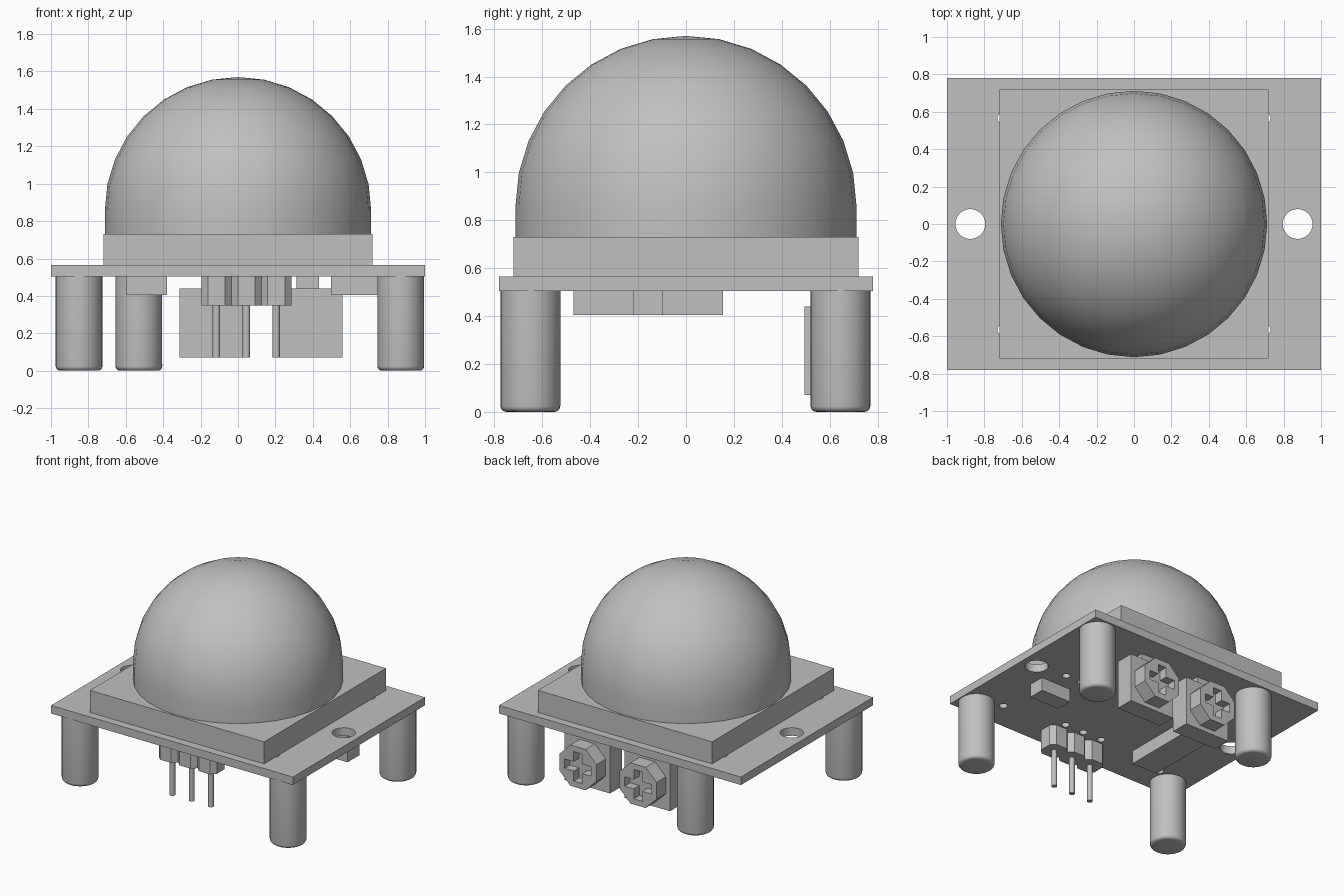
import bpy, bmesh, math

cube = bpy.data.objects.get("Cube")
if cube:
    bpy.data.objects.remove(cube, do_unlink=True)

GREY = (0.53, 0.53, 0.53, 1)
grey = bpy.data.materials.new("plain grey")
grey.use_nodes = True
grey.diffuse_color = GREY
grey.node_tree.nodes["Principled BSDF"].inputs["Base Color"].default_value = GREY


def finish(name, bm, smooth=False):
    """Turn a bmesh into a coloured object."""
    bmesh.ops.remove_doubles(bm, verts=bm.verts, dist=0.0005)
    bmesh.ops.recalc_face_normals(bm, faces=bm.faces)
    mesh = bpy.data.meshes.new(name)
    bm.to_mesh(mesh)
    bm.free()
    mesh.materials.append(grey)
    ob = bpy.data.objects.new(name, mesh)
    bpy.context.collection.objects.link(ob)
    if smooth:
        bpy.ops.object.select_all(action="DESELECT")
        ob.select_set(True)
        bpy.context.view_layer.objects.active = ob
        bpy.ops.object.shade_smooth_by_angle(angle=math.radians(35))
    return ob


def add_prism(bm, outline, low, high, axis="z"):
    """Extrude a 2D outline along z, or along y for upright outlines."""
    place = (lambda u, v, w: (u, v, w)) if axis == "z" else (lambda u, v, w: (u, w, v))
    bottom = [bm.verts.new(place(u, v, low)) for u, v in outline]
    top = [bm.verts.new(place(u, v, high)) for u, v in outline]
    bm.faces.new(bottom)
    bm.faces.new(top)
    n = len(outline)
    for i in range(n):
        j = (i + 1) % n
        bm.faces.new((bottom[i], bottom[j], top[j], top[i]))


def prism(name, outline, low, high, axis="z"):
    bm = bmesh.new()
    add_prism(bm, outline, low, high, axis)
    return finish(name, bm)


def box(name, x, y, z):
    return prism(name, [(x[0], y[0]), (x[1], y[0]), (x[1], y[1]), (x[0], y[1])], *z)


def ngon(cx, cy, r, n, turn=0.0):
    return [(cx + r * math.cos(math.tau * (i + turn) / n),
             cy + r * math.sin(math.tau * (i + turn) / n)) for i in range(n)]


def lathe(name, profile, x=0, y=0, steps=32):
    """Spin a (radius, height) profile about a vertical axis."""
    bm = bmesh.new()
    vs = [bm.verts.new((x + r, y, z)) for r, z in profile]
    es = [bm.edges.new(pair) for pair in zip(vs, vs[1:])]
    bmesh.ops.spin(bm, geom=vs + es, cent=(x, y, 0), axis=(0, 0, 1),
                   angle=math.tau, steps=steps)
    return finish(name, bm, smooth=True)


def cut(ob, cutter):
    """Subtract the cutter, keep the result and drop the cutter."""
    mod = ob.modifiers.new("cut", "BOOLEAN")
    mod.operation, mod.solver, mod.object = "DIFFERENCE", "EXACT", cutter
    cutter.hide_render = True
    graph = bpy.context.evaluated_depsgraph_get()
    mesh = bpy.data.meshes.new_from_object(ob.evaluated_get(graph))
    ob.modifiers.clear()
    ob.data = mesh
    bpy.data.objects.remove(cutter, do_unlink=True)


BOARD_LOW, BOARD_TOP, BASE_TOP = 0.505, 0.565, 0.73
PIN_X = (-0.115, 0.045, 0.205)
PIN_Y = -0.61

# Circuit board with mounting holes and small solder holes
board = box("circuit_board", (-1, 1), (-0.78, 0.78), (BOARD_LOW, BOARD_TOP))
holes = [(s * 0.875, 0, 0.08) for s in (-1, 1)]
holes += [(sx * 0.7, sy * 0.565, 0.03) for sx in (-1, 1) for sy in (-1, 1)]
holes += [(x, 0.03, 0.028) for x in (0.5, 0.635)]
holes += [(x, -0.49, 0.028) for x in PIN_X]
bm = bmesh.new()
for x, y, r in holes:
    add_prism(bm, ngon(x, y, r, 24), 0.4, 0.7)
cut(board, finish("hole_cutter", bm))

# Square lens base and dome lens
box("lens_base", (-0.72, 0.72), (-0.72, 0.72), (BOARD_TOP, BASE_TOP))
R = 0.712
arc = [(R * math.cos(math.pi / 2 * i / 8), 0.858 + R * math.sin(math.pi / 2 * i / 8))
       for i in range(9)]
lathe("dome_lens", [(R, BASE_TOP)] + arc)

# Four standoff legs with rounded feet
LEG_R, ROUND = 0.125, 0.025
foot = [(LEG_R - ROUND + ROUND * math.sin(a), ROUND - ROUND * math.cos(a))
        for a in (math.pi / 2 * i / 4 for i in range(5))]
for label, x, y in (("front_right", -0.85, -0.65), ("front_left", 0.87, -0.65),
                    ("back_right", -0.53, 0.645), ("back_left", 0.87, 0.645)):
    lathe(label + "_leg", [(0, 0)] + foot + [(LEG_R, BOARD_LOW)], x, y)

# Pin header: three chamfered blocks, each with a thin pin
H, C = 0.08, 0.046
block = [(-H, -C), (-C, -H), (C, -H), (H, -C), (H, C), (C, H), (-C, H), (-H, C)]
for i, x in enumerate(PIN_X, 1):
    prism(f"header_block_{i}", [(x + u, PIN_Y + v) for u, v in block], 0.35, BOARD_LOW)
    lathe(f"header_pin_{i}", [(0, 0.07), (0.02, 0.07), (0.02, 0.36)], x, PIN_Y, 12)

# Two trimmer dials facing the back, each with a cross slot
A, W, DIAL_Z = 0.11, 0.035, 0.255
cross = [(W, W), (W, A), (-W, A), (-W, W), (-A, W), (-A, -W),
         (-W, -W), (-W, -A), (W, -A), (W, -W), (A, -W), (A, W)]
for label, x in (("right", -0.125), ("left", 0.372)):
    box(label + "_trimmer_body", (x - 0.188, x + 0.188), (0.495, 0.635), (0.07, 0.44))
    box(label + "_trimmer_tab", (x - 0.06, x + 0.06), (0.53, 0.6), (0.44, BOARD_LOW))
    dial = prism(label + "_trimmer_dial", ngon(x, DIAL_Z, 0.165, 8, 0.5),
                 0.635, 0.745, "y")
    cut(dial, prism("cross_cutter", [(x + u, DIAL_Z + v) for u, v in cross],
                    0.68, 0.8, "y"))

# Chips under the board
box("long_chip", (-0.595, -0.38), (-0.47, 0.155), (0.405, BOARD_LOW))
box("small_chip", (0.497, 0.747), (-0.22, -0.095), (0.405, BOARD_LOW))
